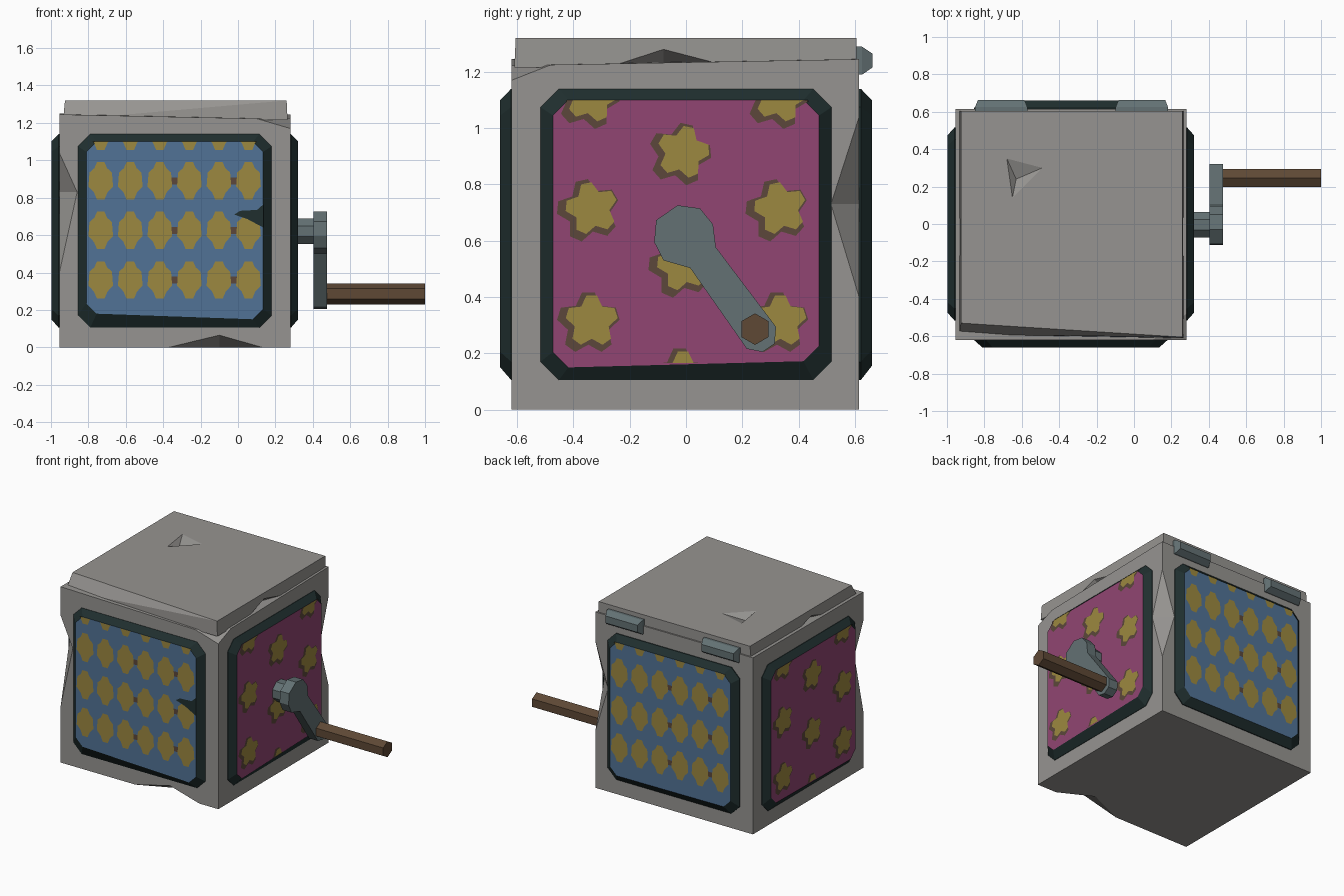
import bpy, bmesh, math
from mathutils import Vector, Matrix

if "Cube" in bpy.data.objects:
    bpy.data.objects.remove(bpy.data.objects["Cube"])

CX = -0.338          # centre of the box in x
FRONT, PANEL = 0.617, 0.66


def material(name, hexa):
    rgb = [min(1, int(hexa[i:i + 2], 16) * 1.08 / 255) for i in (0, 2, 4)]
    m = bpy.data.materials.new(name)
    m.diffuse_color = [((c + 0.055) / 1.055) ** 2.4 if c > 0.04 else c / 12.92 for c in rgb] + [1]
    m.use_nodes = True
    m.node_tree.nodes["Principled BSDF"].inputs["Base Color"].default_value = m.diffuse_color
    return m


GREY = material("weathered_grey", "8b8986")
TEAL = material("dark_teal", "1d2b2b")
BLUE = material("panel_blue", "4b6a8b")
MAGENTA = material("panel_magenta", "86406a")
YELLOW = material("pattern_yellow", "917e3b")
SHADE = material("pattern_brown", "554236")
METAL = material("crank_metal", "5c696b")
WOOD = material("handle_wood", "574331")


def finish(bm, name, *mats):
    bmesh.ops.recalc_face_normals(bm, faces=bm.faces)
    me = bpy.data.meshes.new(name)
    bm.to_mesh(me)
    bm.free()
    for m in mats:
        me.materials.append(m)
    ob = bpy.data.objects.new(name, me)
    bpy.context.collection.objects.link(ob)
    return ob


def hull(name, pts, mat):
    bm = bmesh.new()
    for p in pts:
        bm.verts.new(p)
    bmesh.ops.convex_hull(bm, input=bm.verts)
    return finish(bm, name, mat)


def gouge(ob, pts):
    """Cut a convex chip out of an object."""
    cut = hull("chip_cutter", pts, GREY)
    cut.hide_render = True
    mod = ob.modifiers.new("chip", 'BOOLEAN')
    mod.operation, mod.solver, mod.object = 'DIFFERENCE', 'EXACT', cut
    bpy.context.view_layer.objects.active = ob
    bpy.ops.object.modifier_apply(modifier=mod.name)
    bpy.data.objects.remove(cut)


def prism(name, profile, x0, x1, mat):
    """Extrude a (y, z) profile along x."""
    bm = bmesh.new()
    rings = [[bm.verts.new((x, y, z)) for y, z in profile] for x in (x0, x1)]
    n = len(profile)
    for r in rings:
        bm.faces.new(r)
    for i in range(n):
        j = (i + 1) % n
        bm.faces.new((rings[0][i], rings[0][j], rings[1][j], rings[1][i]))
    return finish(bm, name, mat)


def ngon(cy, cz, r, n, start=0):
    return [(cy + r * math.cos(start + math.tau * i / n),
             cz + r * math.sin(start + math.tau * i / n)) for i in range(n)]


# Box body with a sagging front right corner and chipped edges
L, R, F, B = -0.955, 0.28, -0.62, 0.615
body = hull("box_body", [(x, y, 0) for x in (L, R) for y in (F, B)]
            + [(L, F, 1.245), (L, B, 1.25), (R, B, 1.245),
               (0.1, F, 1.223), (R, -0.48, 1.225), (R, F, 1.17)], GREY)
gouge(body, [(L, F, 1.04), (L, F, 0.4), (-0.86, F, 0.83), (L, -0.52, 0.83), (-1.03, -0.7, 0.8)])
gouge(body, [(R, B, 1.04), (R, B, 0.4), (R, 0.515, 0.73), (0.18, B, 0.73), (0.36, 0.7, 0.73)])
gouge(body, [(-0.37, F, 0), (0.13, F, 0), (-0.1, F, 0.065), (-0.1, -0.5, 0), (-0.1, -0.72, -0.1)])

# Lid, with its front left edge worn back and dents on the top and sides
lid = hull("lid", [(-0.935, -0.59, 1.215), (0.265, -0.61, 1.215), (0.265, 0.605, 1.215), (-0.935, 0.605, 1.215),
                   (-0.925, -0.53, 1.32), (0.26, -0.605, 1.32), (0.26, 0.605, 1.32), (-0.925, 0.605, 1.32)], GREY)
gouge(lid, [(-0.68, 0.35, 1.32), (-0.49, 0.3, 1.32), (-0.65, 0.14, 1.32), (-0.63, 0.24, 1.285), (-0.6, 0.27, 1.4)])
for edge, s in ((0.265, 1), (-0.935, -1)):
    gouge(lid, [(edge, -0.28, 1.215), (edge, 0.17, 1.215), (edge - 0.003 * s, -0.08, 1.28),
                (edge - 0.1 * s, -0.08, 1.215), (edge + 0.1 * s, -0.08, 1.13)])


def side_matrix(k):
    return Matrix.Translation((CX, 0, 0)) @ Matrix.Rotation(k * math.pi / 2, 4, 'Z')


def octagon(h, z0, z1, c, lift_l=0, lift_r=0):
    return [(-h + c, z0 + lift_l), (h - c, z0 + lift_r), (h, z0 + c + lift_r), (h, z1 - c),
            (h - c, z1), (-h + c, z1), (-h, z1 - c), (-h, z0 + c + lift_l)]


def framed_panel(name, k, mat, lift_l, lift_r):
    """Bevelled dark frame whose outer face is the coloured panel."""
    bm = bmesh.new()
    rings = []
    for prof, d in ((octagon(0.517, 0.105, 1.14, 0.065), 0.55),
                    (octagon(0.517, 0.105, 1.14, 0.065), FRONT + 0.004),
                    (octagon(0.473, 0.15, 1.10, 0.055, lift_l, lift_r), PANEL)):
        rings.append([bm.verts.new((u, -d, v)) for u, v in prof])
    for a, b in zip(rings, rings[1:]):
        for i in range(8):
            j = (i + 1) % 8
            bm.faces.new((a[i], a[j], b[j], b[i]))
    bm.faces.new(rings[0])
    bm.faces.new(rings[2]).material_index = 1
    bm.transform(side_matrix(k))
    finish(bm, name, TEAL, mat)


def decals(name, k, shapes, mats):
    """Thin flat pattern pieces (outline, height, material), clipped to the panel."""
    bm = bmesh.new()
    for pts, lift, mi in shapes:
        f = bm.faces.new([bm.verts.new((u, -PANEL - lift, v)) for u, v in pts])
        f.material_index = mi
    for z, n in ((1.10, 1), (0.165, -1)):
        bmesh.ops.bisect_plane(bm, geom=bm.verts[:] + bm.edges[:] + bm.faces[:], plane_co=(0, 0, z),
                               plane_no=(0, 0, n), clear_outer=True)
    bm.transform(side_matrix(k))
    ob = finish(bm, name, *mats)
    me = ob.data
    # point every flat piece outward
    out = side_matrix(k).to_3x3() @ Vector((0, -1, 0))
    bm = bmesh.new()
    bm.from_mesh(me)
    bm.normal_update()
    bmesh.ops.reverse_faces(bm, faces=[f for f in bm.faces if f.normal.dot(out) < 0])
    bm.to_mesh(me)
    bm.free()


# Pattern shapes: wavy lozenges on front and back, stars on left and right
half = [(0.02, 0.1), (0.034, 0.068), (0.06, 0.045), (0.066, -0.03), (0.036, -0.062), (0.02, -0.1)]
lozenge = half + [(-x, z) for x, z in reversed(half)]
lozenges = []
for row in range(4):
    for col in range(6):
        u, v = -0.396 + 0.158 * col, 0.36 + 0.265 * row
        lozenges.append(([(u + a, v + b) for a, b in lozenge], 0.003, 0))
        if col in (2, 4) and row < 3:   # small brown flecks between lozenges
            lozenges.append(([(u + 0.079 + a, v + b) for a, b in
                              ((-0.025, -0.018), (0.025, -0.018), (0.025, 0.018), (-0.025, 0.018))], 0.002, 1))


def star(u, v, r, turn):
    pts = []
    for i in range(5):   # blunt-tipped points
        a = turn + math.tau * i / 5
        for da, k in ((-0.2, 1), (0.2, 1), (math.pi / 5, 0.68)):
            pts.append((u + r * k * math.cos(a + da), v + r * k * math.sin(a + da)))
    return pts


stars = []
for i, (u, v) in enumerate([(-0.335, 0.315), (-0.335, 0.715), (-0.335, 1.115), (0.335, 0.315), (0.335, 0.715),
                            (0.335, 1.115), (-0.01, 0.115), (-0.01, 0.515), (-0.01, 0.915)]):
    turn = math.pi / 2 + 0.25 * math.sin(i * 2.1)
    stars.append((star(u - 0.012, v - 0.008, 0.112, turn), 0.002, 1))
    stars.append((star(u, v, 0.093, turn), 0.004, 0))

for k, (side, lift) in enumerate((("front", (0.03, 0)), ("right", (0, 0.022)),
                                  ("back", (0.005, 0.01)), ("left", (0.01, 0)))):
    framed_panel(side + "_panel", k, MAGENTA if k % 2 else BLUE, *lift)
    decals(side + "_pattern", k, stars if k % 2 else lozenges, (YELLOW, SHADE))

# Worn notch at the right edge of the front panel
decals("front_notch", 0, [([(0.318, 0.71), (0.39, 0.685), (0.474, 0.64), (0.474, 0.765), (0.44, 0.735),
                            (0.35, 0.73)], 0.006, 0)], (TEAL,))

# Two hinges on the back
for name, x in (("left_hinge", -0.71), ("right_hinge", 0.042)):
    hull(name, [(x + s * w, y, z) for s in (-1, 1) for w, y, z in
                ((0.14, 0.6, 1.19), (0.14, 0.6, 1.29), (0.14, 0.625, 1.19), (0.14, 0.625, 1.29),
                 (0.125, 0.662, 1.215), (0.125, 0.662, 1.265))], METAL)

# Crank: hub, arm and hexagonal handle
prism("crank_hub", ngon(-0.005, 0.62, 0.074, 8, math.pi / 8), 0.30, 0.41, METAL)
prism("crank_arm", [(0.015, 0.503), (0.216, 0.216), (0.272, 0.205), (0.315, 0.234), (0.32, 0.294),
                    (0.106, 0.577), (0.096, 0.658), (0.05, 0.715), (-0.03, 0.726), (-0.106, 0.673),
                    (-0.113, 0.595), (-0.08, 0.53)], 0.405, 0.475, METAL)
prism("crank_handle", ngon(0.245, 0.286, 0.056, 6, math.pi / 6), 0.47, 1.0, WOOD)
